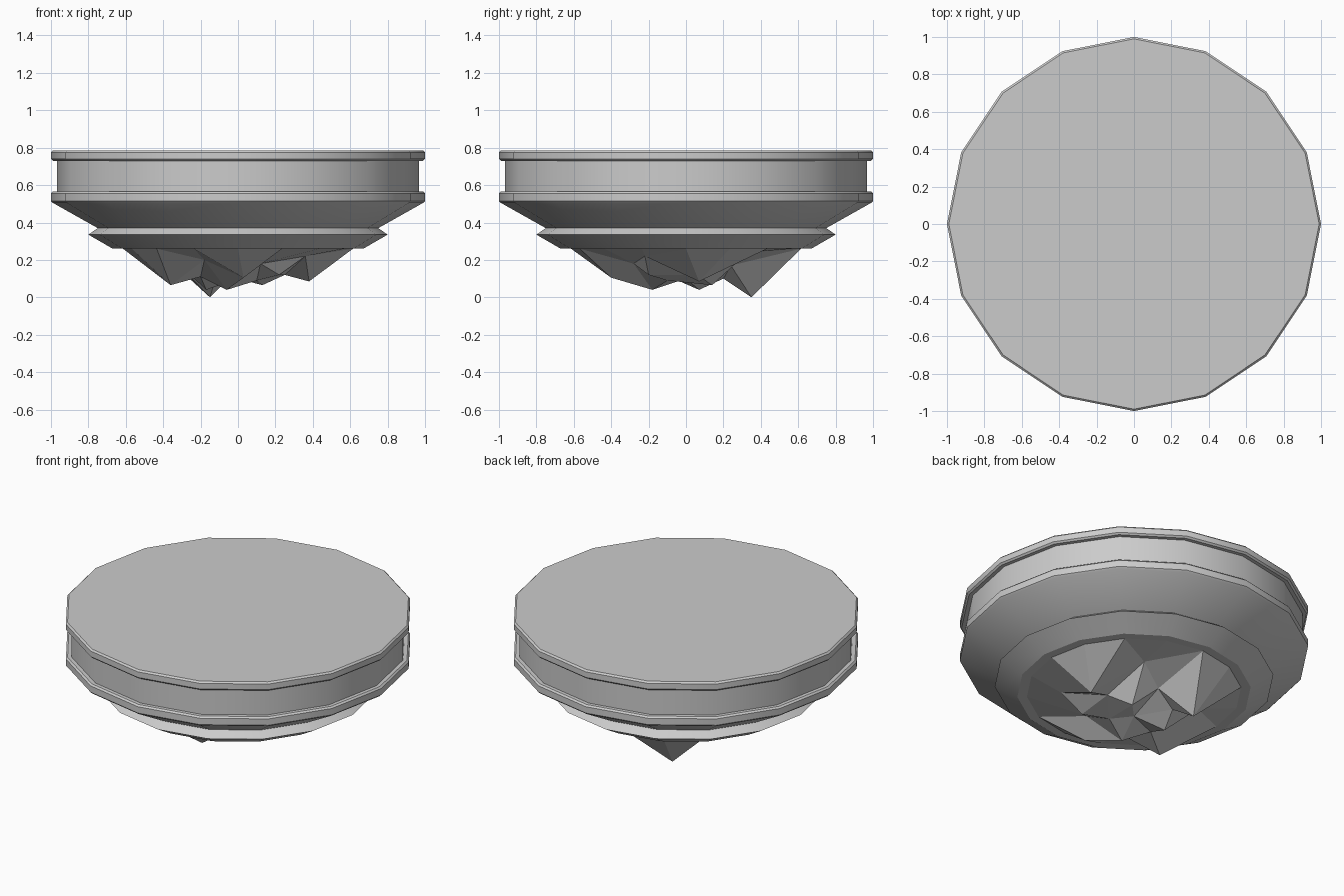
import bpy, math
from mathutils import Vector
from mathutils.geometry import delaunay_2d_cdt

if "Cube" in bpy.data.objects:
    bpy.data.objects.remove(bpy.data.objects["Cube"])

SIDES = 16


def make_object(name, verts, faces):
    mesh = bpy.data.meshes.new(name)
    mesh.from_pydata(verts, [], faces)
    mesh.update()
    obj = bpy.data.objects.new(name, mesh)
    bpy.context.collection.objects.link(obj)
    return obj


def circle(r, z):
    return [(r * math.cos(2 * math.pi * i / SIDES),
             r * math.sin(2 * math.pi * i / SIDES), z) for i in range(SIDES)]


# Turned platform: profile (radius, height) from the top edge down
profile = [(0.99, 0.785), (1.0, 0.775), (1.0, 0.74), (0.99, 0.73),
           (0.967, 0.73), (0.967, 0.565), (0.99, 0.565), (1.0, 0.555),
           (1.0, 0.515), (0.99, 0.505), (0.75, 0.37), (0.80, 0.335),
           (0.67, 0.26), (0.615, 0.26)]
verts = [v for r, z in profile for v in circle(r, z)]
faces = [list(range(SIDES))]
for k in range(len(profile) - 1):
    a, b = k * SIDES, (k + 1) * SIDES
    for i in range(SIDES):
        j = (i + 1) % SIDES
        faces.append((a + i, b + i, b + j, a + j))
platform = make_object("platform", verts, faces)
bpy.context.view_layer.objects.active = platform
platform.select_set(True)
bpy.ops.object.shade_smooth_by_angle(angle=math.radians(28))
platform.select_set(False)

# Jagged rock underside: rim, hanging tips and the valleys between them
tips = [(-0.15, 0.35, 0.0), (-0.36, -0.20, 0.065), (0.38, 0.07, 0.085),
        (0.03, -0.40, 0.105), (-0.06, -0.18, 0.04), (0.13, 0.14, 0.065),
        (-0.17, 0.07, 0.04), (0.22, -0.20, 0.12)]
valleys = [(0.0, 0.0, 0.10), (0.25, 0.06, 0.12), (0.20, 0.33, 0.24),
           (-0.36, 0.14, 0.22), (-0.18, -0.34, 0.20), (0.36, -0.22, 0.22),
           (0.12, -0.28, 0.18), (-0.12, 0.20, 0.10), (0.02, 0.24, 0.17),
           (-0.20, -0.09, 0.11), (0.10, -0.10, 0.09)]
pts = circle(0.615, 0.26) + tips + valleys
flat, _, tris, orig, _, _ = delaunay_2d_cdt(
    [Vector(p[:2]) for p in pts], [], [], 0, 1e-5)
rock_verts = [pts[o[0]] for o in orig]
make_object("rock_underside", rock_verts, [tuple(reversed(t)) for t in tris])
